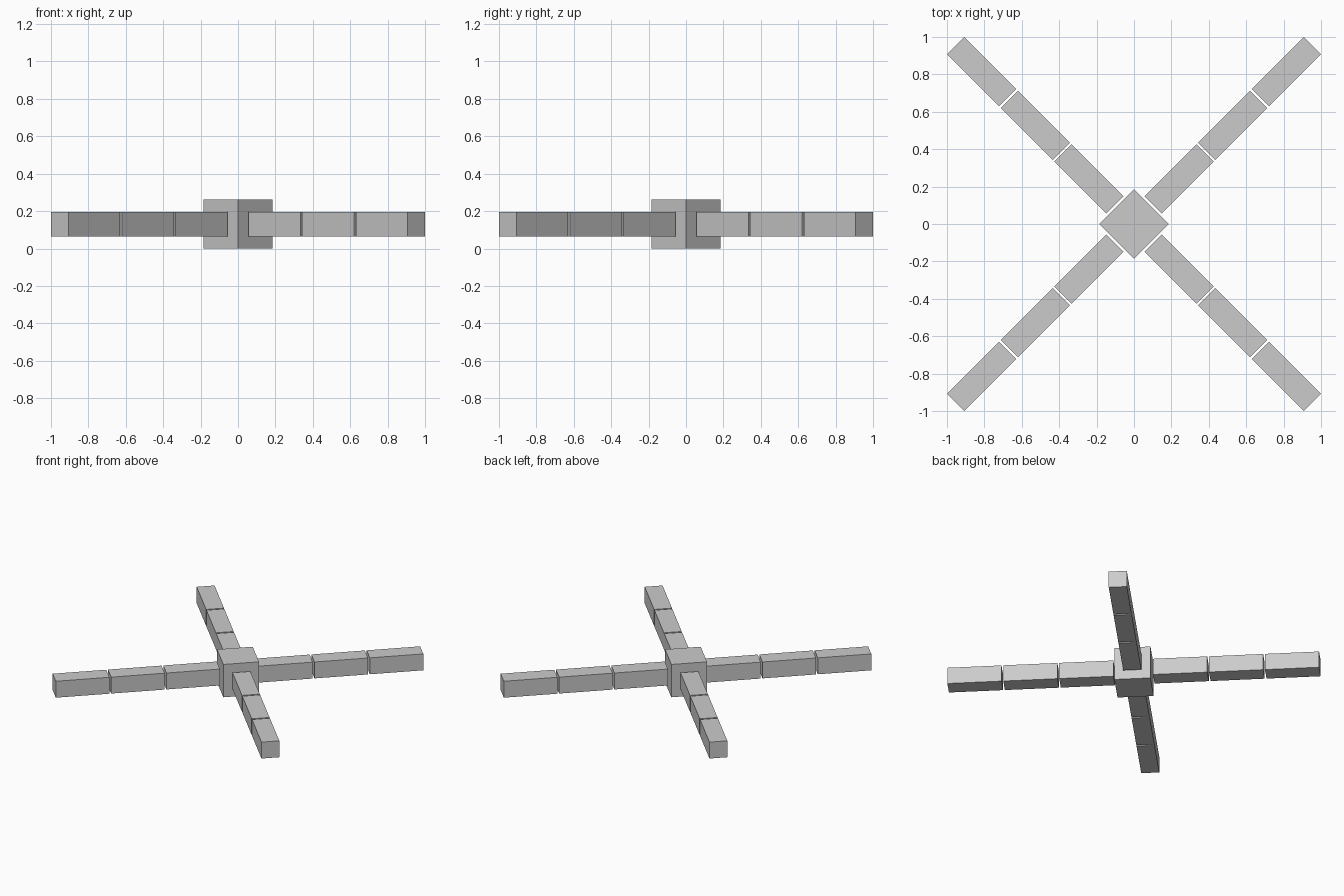
import bpy
import math
from mathutils import Matrix, Vector

if "Cube" in bpy.data.objects:
    bpy.data.objects.remove(bpy.data.objects["Cube"])

U = 0.2619           # hub edge length
GAP = 0.05 * U       # space between neighbouring blocks
LENGTH = 1.5 * U     # arm block length
WIDTH = 0.5 * U      # arm block width and height

grey = bpy.data.materials.new("light_grey")
grey.diffuse_color = (0.6, 0.6, 0.6, 1.0)
grey.use_nodes = True
grey.node_tree.nodes["Principled BSDF"].inputs["Base Color"].default_value = grey.diffuse_color


def block(name, size, distance, angle):
    """Box placed at a distance from the centre along a heading."""
    bpy.ops.mesh.primitive_cube_add(size=1)
    ob = bpy.context.object
    ob.name = name
    ob.data.transform(Matrix.Diagonal(Vector((*size, 1))))
    ob.rotation_euler.z = angle
    ob.location = (distance * math.cos(angle), distance * math.sin(angle), U / 2)
    ob.data.materials.append(grey)
    return ob


# Central cube, turned to face the arms
block("hub", (U, U, U), 0, math.pi / 4)

# Four diagonal arms of three separate blocks each
for arm in range(4):
    angle = math.pi / 4 + arm * math.pi / 2
    for part in range(3):
        distance = U / 2 + GAP + LENGTH / 2 + part * (LENGTH + GAP)
        block(f"arm_{arm + 1}_segment_{part + 1}", (LENGTH, WIDTH, WIDTH), distance, angle)
